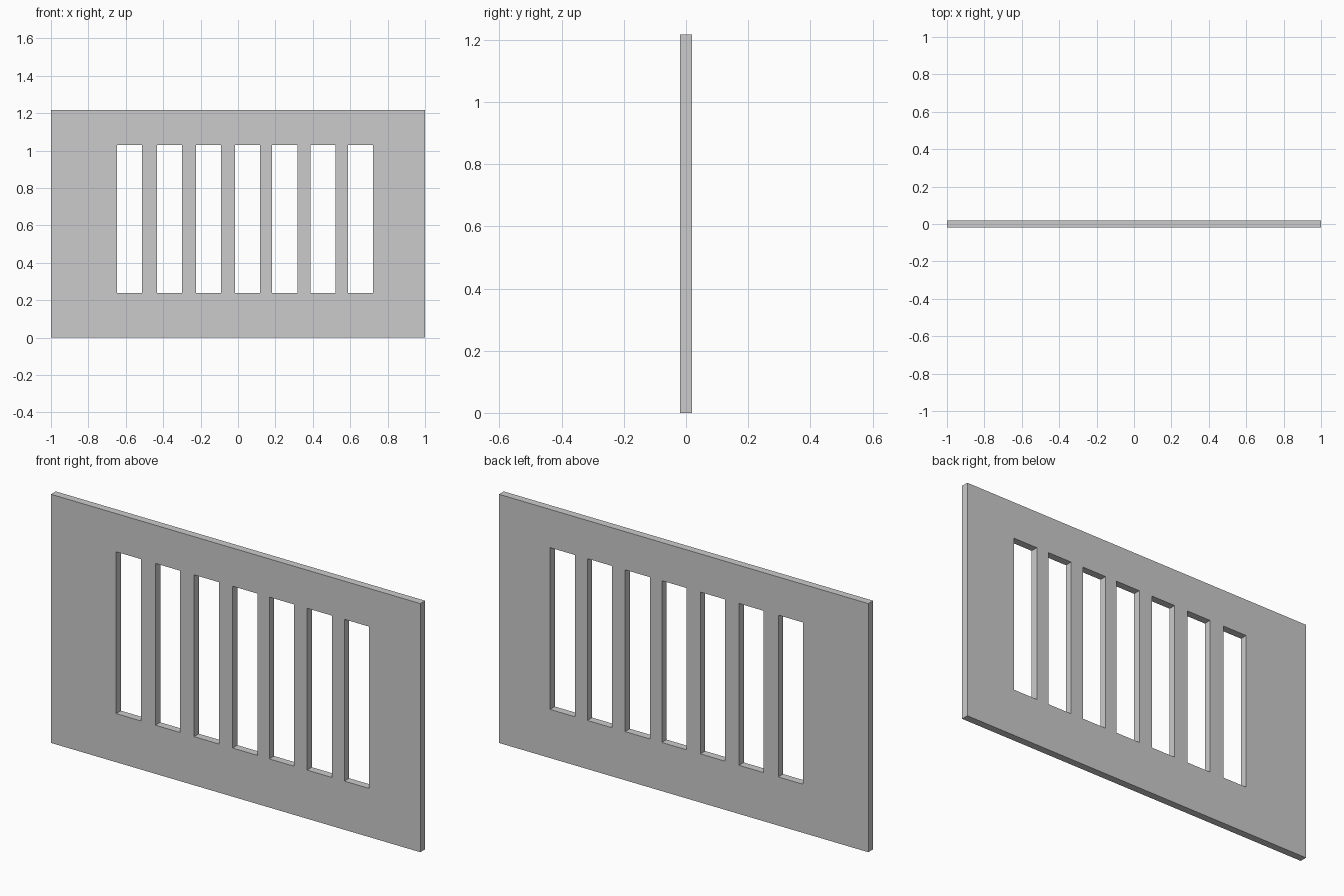
import bpy, bmesh

if "Cube" in bpy.data.objects:
    bpy.data.objects.remove(bpy.data.objects["Cube"])

HEIGHT, THICK = 1.217, 0.037
SLOT_W, SLOT_BOTTOM, SLOT_TOP = 0.134, 0.238, 1.03
SLOT_LEFTS = [-0.647, -0.434, -0.225, -0.016, 0.183, 0.387, 0.589]

# Grid lines of the panel: outer edges plus both sides of every slot
xs = [-1.0] + [x for left in SLOT_LEFTS for x in (left, left + SLOT_W)] + [1.0]
zs = [0.0, SLOT_BOTTOM, SLOT_TOP, HEIGHT]

# Front sheet, leaving the slot cells open
bm = bmesh.new()
grid = [[bm.verts.new((x, -THICK / 2, z)) for z in zs] for x in xs]
for i in range(len(xs) - 1):
    for j in range(len(zs) - 1):
        if j == 1 and i % 2 == 1:
            continue
        bm.faces.new((grid[i][j], grid[i + 1][j], grid[i + 1][j + 1], grid[i][j + 1]))

# Thicken the sheet into a solid panel
result = bmesh.ops.extrude_face_region(bm, geom=bm.faces[:], use_keep_orig=True)
back = [v for v in result["geom"] if isinstance(v, bmesh.types.BMVert)]
bmesh.ops.translate(bm, verts=back, vec=(0, THICK, 0))
bmesh.ops.recalc_face_normals(bm, faces=bm.faces[:])

mesh = bpy.data.meshes.new("slotted_panel")
bm.to_mesh(mesh)
bm.free()
panel = bpy.data.objects.new("slotted_panel", mesh)
bpy.context.collection.objects.link(panel)
